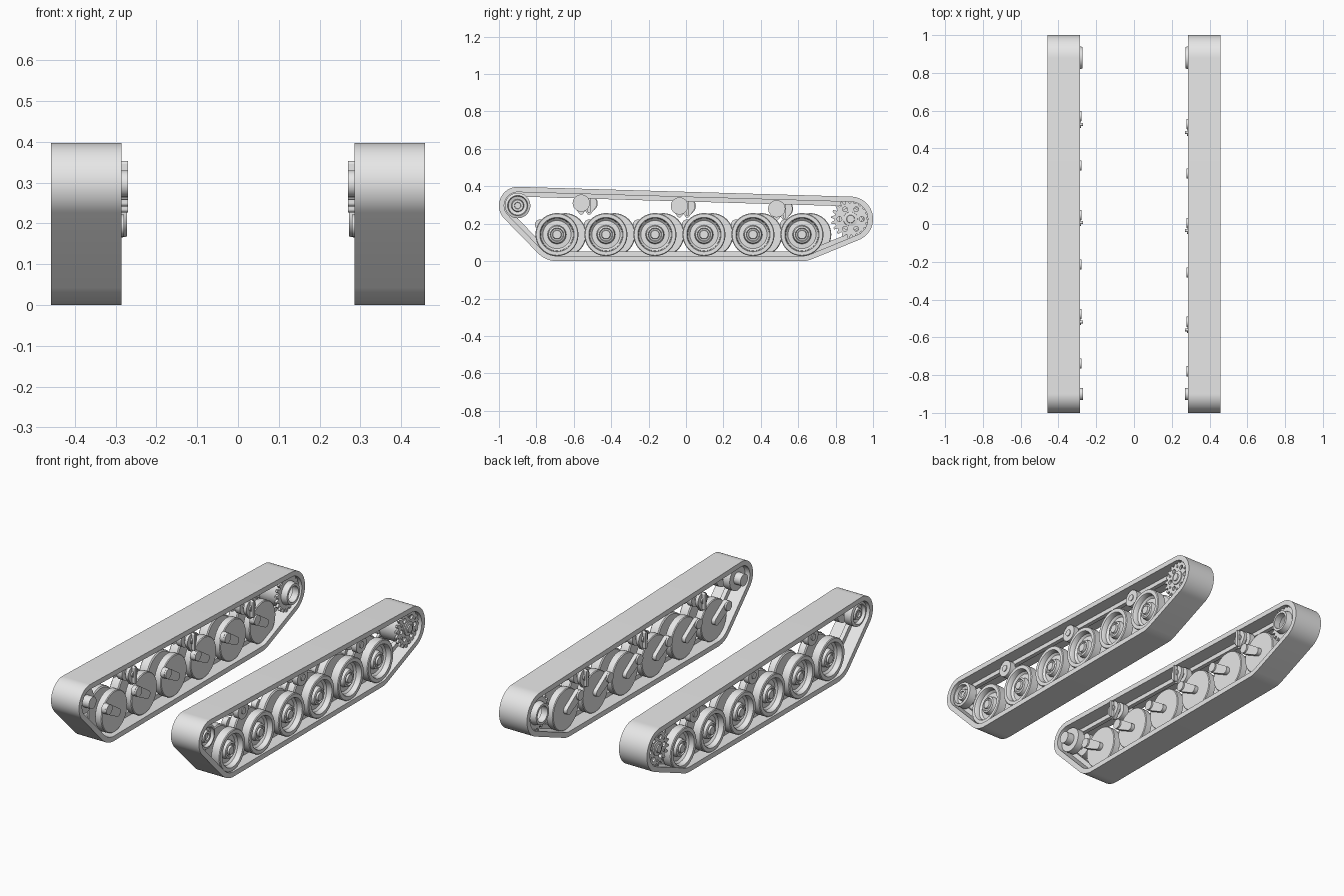
import bpy, bmesh
from math import sin, cos, pi, radians
from mathutils import Matrix
from mathutils.geometry import convex_hull_2d

cube = bpy.data.objects.get("Cube")
if cube:
    bpy.data.objects.remove(cube, do_unlink=True)

# Material
GREY = (0.8, 0.8, 0.8, 1)
grey = bpy.data.materials.new("light_grey")
grey.diffuse_color = GREY
grey.use_nodes = True
grey.node_tree.nodes["Principled BSDF"].inputs["Base Color"].default_value = GREY

# Profile plane (y, z) onto the world, thickness along x
TO_SIDE = Matrix(((0, 0, 1, 0), (1, 0, 0, 0), (0, 1, 0, 0), (0, 0, 0, 1)))


def finish(name, bm, side):
    """Place a part on one side (+1 left, -1 right), tidy and shade it."""
    bmesh.ops.scale(bm, vec=(side, 1, 1), verts=bm.verts)
    bmesh.ops.remove_doubles(bm, verts=bm.verts, dist=0.0001)
    bmesh.ops.recalc_face_normals(bm, faces=bm.faces)
    mesh = bpy.data.meshes.new(name)
    bm.to_mesh(mesh)
    bm.free()
    mesh.materials.clear()
    mesh.materials.append(grey)
    mesh.shade_smooth()
    mesh.set_sharp_from_angle(angle=radians(30))
    obj = bpy.data.objects.new(name + ("_left" if side > 0 else "_right"), mesh)
    bpy.context.collection.objects.link(obj)


def lathe(name, profile, y, z, side, steps=40):
    """Turn (radius, x) points about an axle parallel to x."""
    bm = bmesh.new()
    verts = [bm.verts.new((x, y + r, z)) for r, x in profile]
    edges = [bm.edges.new(pair) for pair in zip(verts, verts[1:])]
    bmesh.ops.spin(bm, geom=verts + edges, cent=(0, y, z), axis=(1, 0, 0),
                   angle=2 * pi, steps=steps)
    finish(name, bm, side)


def cylinder(name, r, x0, x1, y, z, side):
    lathe(name, [(0, x0), (r, x0), (r, x1), (0, x1)], y, z, side, 28)


def plate(name, loops, x0, x1, side):
    """Flat plate from an outer loop and any hole loops in (y, z)."""
    curve = bpy.data.curves.new(name, 'CURVE')
    curve.dimensions = '2D'
    curve.fill_mode = 'BOTH'
    curve.extrude = (x1 - x0) / 2
    for loop in loops:
        spline = curve.splines.new('POLY')
        spline.points.add(len(loop) - 1)
        for point, (y, z) in zip(spline.points, loop):
            point.co = (y, z, 0, 1)
        spline.use_cyclic_u = True
    helper = bpy.data.objects.new(name, curve)
    mesh = bpy.data.meshes.new_from_object(helper)
    bm = bmesh.new()
    bm.from_mesh(mesh)
    bm.transform(Matrix.Translation(((x0 + x1) / 2, 0, 0)) @ TO_SIDE)
    bpy.data.objects.remove(helper)
    bpy.data.curves.remove(curve)
    bpy.data.meshes.remove(mesh)
    finish(name, bm, side)


def circle(y, z, r, n=24):
    return [(y + r * cos(2 * pi * i / n), z + r * sin(2 * pi * i / n)) for i in range(n)]


def belt(circles, inset=0):
    """Outline of a belt stretched round (y, z, radius) circles."""
    pts = [p for y, z, r in circles for p in circle(y, z, r - inset, 72)]
    return [pts[i] for i in convex_hull_2d(pts)]


def gear(y, z, root, tip, teeth):
    pts = []
    for i in range(teeth):
        for part, r in ((0, root), (0.3, root), (0.5, tip), (0.8, tip)):
            a = 2 * pi * (i + part) / teeth
            pts.append((y + r * cos(a), z + r * sin(a)))
    return pts


IDLER = (-0.9, 0.297)
SPROCKET = (0.88, 0.225)
WHEEL_Z = 0.142
PITCH = 0.262
FIRST = -0.69
RUN = [(*IDLER, 0.1), (*SPROCKET, 0.12),
       (FIRST, WHEEL_Z, 0.142), (FIRST + 5 * PITCH, WHEEL_Z, 0.142)]

# Outer half of a dished road wheel, then its plain inner half
OUTER_WHEEL = [(0, 0.395), (0.108, 0.395), (0.115, 0.4), (0.115, 0.446), (0.111, 0.45),
               (0.092, 0.45), (0.088, 0.444), (0.086, 0.422), (0.075, 0.412),
               (0.05, 0.414), (0.045, 0.436), (0.036, 0.44), (0.032, 0.434),
               (0.025, 0.434), (0.022, 0.444), (0, 0.444)]
INNER_WHEEL = [(0, 0.31), (0.111, 0.31), (0.115, 0.314), (0.115, 0.35),
               (0.108, 0.355), (0, 0.355)]
IDLER_WHEEL = [(0, 0.312), (0.068, 0.312), (0.068, 0.355), (0.03, 0.36), (0.03, 0.39),
               (0.068, 0.395), (0.068, 0.44), (0.054, 0.445), (0.05, 0.425),
               (0.034, 0.42), (0.03, 0.44), (0.018, 0.44), (0.016, 0.432), (0, 0.432)]

for side in (1, -1):
    shift = 0 if side > 0 else 0.042   # staggered suspension

    # Track band with its central guide rib
    plate("track_band", [belt(RUN), belt(RUN, 0.028)], 0.285, 0.458, side)
    plate("track_guide", [belt(RUN, 0.026), belt(RUN, 0.052)], 0.363, 0.387, side)

    # Road wheels on trailing arms
    for i in range(6):
        y = FIRST + i * PITCH + shift
        lathe("road_wheel_outer", OUTER_WHEEL, y, WHEEL_Z, side)
        lathe("road_wheel_inner", INNER_WHEEL, y, WHEEL_Z, side)
        cylinder("wheel_axle", 0.03, 0.35, 0.4, y, WHEEL_Z, side)
        plate("swing_arm", [belt([(y, WHEEL_Z, 0.022), (y - 0.09, 0.195, 0.028)])],
              0.288, 0.311, side)
        cylinder("arm_pivot", 0.027, 0.279, 0.3, y - 0.09, 0.195, side)

    # Return rollers with tapered brackets
    for y, z in ((-0.56, 0.31), (-0.035, 0.295), (0.485, 0.28)):
        y += shift
        for x0, x1 in ((0.325, 0.358), (0.392, 0.425)):
            cylinder("return_roller", 0.046, x0, x1, y, z, side)
        cylinder("roller_axle", 0.018, 0.28, 0.43, y, z, side)
        plate("roller_bracket", [belt([(y, z, 0.042), (y, z - 0.05, 0.012)])],
              0.288, 0.306, side)
        plate("bracket_web", [belt([(y, z + 0.035, 0.008), (y, z - 0.045, 0.008)])],
              0.27, 0.29, side)

    # Idler
    lathe("idler_wheel", IDLER_WHEEL, *IDLER, side)
    cylinder("idler_axle", 0.033, 0.27, 0.32, *IDLER, side)

    # Drive sprocket: pierced outer gear, open inner gear, drum and hub
    y, z = SPROCKET
    holes = [circle(y + 0.06 * cos(a), z + 0.06 * sin(a), 0.013, 14)
             for a in (2 * pi * i / 6 for i in range(6))]
    plate("sprocket_outer", [gear(y, z, 0.086, 0.104, 20)] + holes, 0.425, 0.437, side)
    plate("sprocket_inner", [gear(y, z, 0.086, 0.104, 20), circle(y, z, 0.06, 40)],
          0.305, 0.319, side)
    lathe("sprocket_drum", [(0.077, 0.31), (0.084, 0.31), (0.084, 0.43),
                            (0.077, 0.43), (0.077, 0.31)], y, z, side)
    lathe("drive_flange", [(0.044, 0.272), (0.057, 0.272), (0.065, 0.31),
                           (0.044, 0.31), (0.044, 0.272)], y, z, side)
    lathe("sprocket_hub", [(0, 0.42), (0.04, 0.42), (0.038, 0.443), (0.022, 0.446),
                           (0.02, 0.452), (0, 0.452)], y, z, side)
    for i in range(6):
        a = 2 * pi * (i + 0.5) / 6
        cylinder("sprocket_bolt", 0.006, 0.43, 0.442,
                 y + 0.068 * cos(a), z + 0.068 * sin(a), side)
